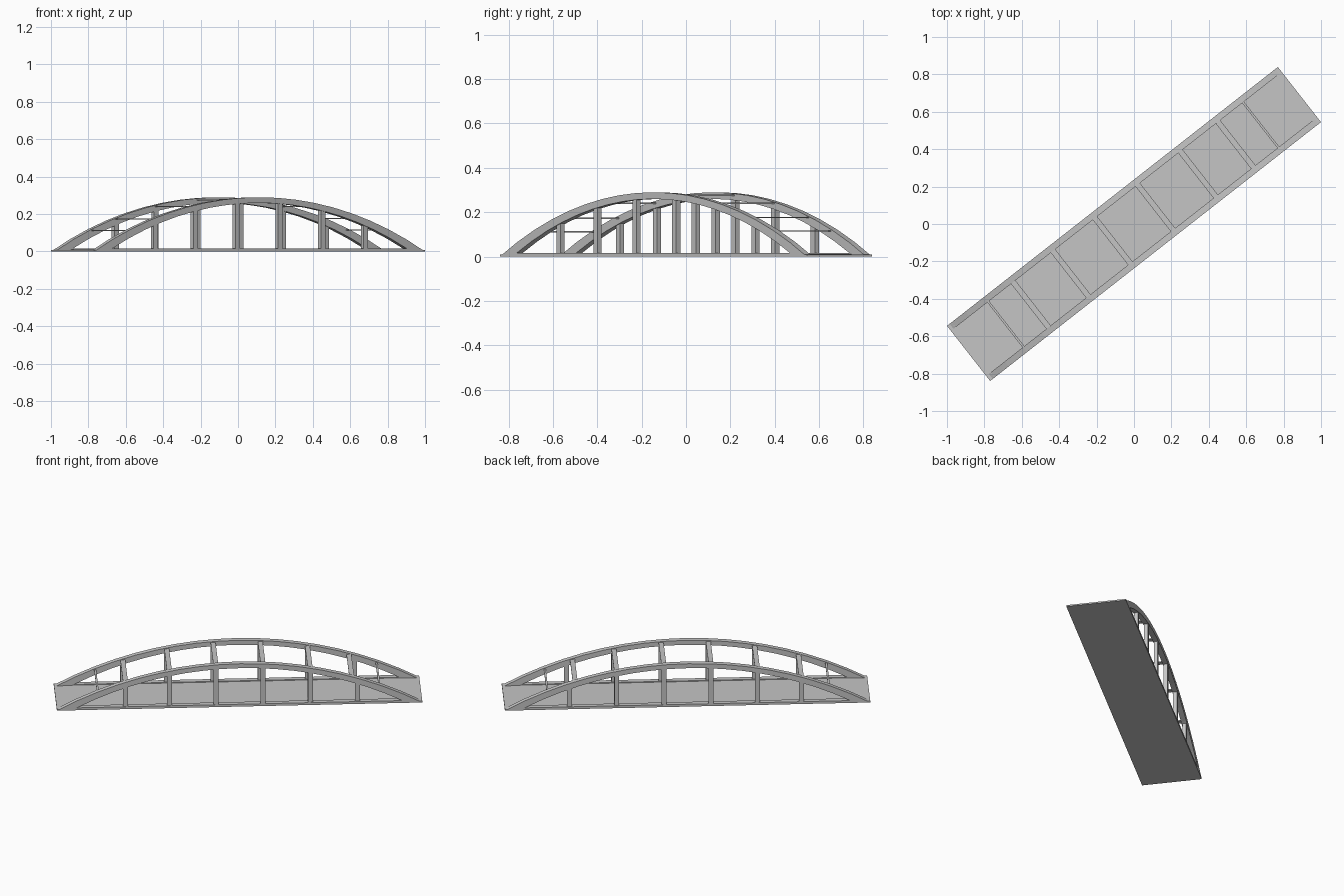
import bpy, bmesh, math
from mathutils import Matrix

cube = bpy.data.objects.get("Cube")
if cube:
    bpy.data.objects.remove(cube, do_unlink=True)

HALF_LEN, HALF_WID = 1.123, 0.187
RIB = 0.034                      # width of arches and edge beams
DECK, CHORD = 0.011, 0.016
RISE, INNER_LEN, INNER_RISE = 0.29, 1.0, 0.26
TURN = Matrix.Rotation(math.radians(38.04), 4, 'Z')

grey = bpy.data.materials.new("light_grey")
grey.use_nodes = True
grey.diffuse_color = (0.56, 0.56, 0.56, 1)
bsdf = next(n for n in grey.node_tree.nodes if n.type == 'BSDF_PRINCIPLED')
bsdf.inputs["Base Color"].default_value = grey.diffuse_color


def finish(name, bm):
    bmesh.ops.recalc_face_normals(bm, faces=bm.faces)
    mesh = bpy.data.meshes.new(name)
    bm.to_mesh(mesh)
    bm.free()
    mesh.materials.append(grey)
    obj = bpy.data.objects.new(name, mesh)
    obj.matrix_world = TURN
    bpy.context.collection.objects.link(obj)
    return obj


def box(name, u, v, z0, z1, length, width):
    bm = bmesh.new()
    bmesh.ops.create_cube(bm, size=1)
    bmesh.ops.scale(bm, vec=(length, width, z1 - z0), verts=bm.verts)
    bmesh.ops.translate(bm, vec=(u, v, (z0 + z1) / 2), verts=bm.verts)
    return finish(name, bm)


def arc_height(u, half, rise):
    radius = (half * half + rise * rise) / (2 * rise)
    return math.sqrt(radius * radius - u * u) - radius + rise


def outer(u):
    return arc_height(u, HALF_LEN, RISE)


def inner(u):
    return CHORD + arc_height(u, INNER_LEN, INNER_RISE - CHORD)


def arch(name, v, segments=18):
    bm = bmesh.new()
    rings = []
    for i in range(segments + 1):
        t = 2 * i / segments - 1
        top, low = t * HALF_LEN, t * INNER_LEN
        section = [(top, outer(top)), (low, inner(low))]
        rings.append([bm.verts.new((u, v + side * RIB / 2, z))
                      for side in (-1, 1) for u, z in section])
    for a, b in zip(rings, rings[1:]):
        for j, k in ((0, 1), (1, 3), (3, 2), (2, 0)):
            bm.faces.new((a[j], a[k], b[k], b[j]))
    for r in (rings[0], rings[-1]):
        bm.faces.new((r[0], r[1], r[3], r[2]))
    return finish(name, bm)


# Road deck with a slightly raised middle slab
box("deck", 0, 0, 0, DECK - 0.002, 2 * HALF_LEN, 2 * HALF_WID)
box("road_slab", 0, 0, 0.002, DECK, 2.03, 2 * HALF_WID - 2 * RIB)

# Arches, edge beams and hangers on both sides
hangers = (-0.70, -0.43, -0.145, 0.145, 0.435, 0.725)
for side, label in ((-1, "front"), (1, "back")):
    v = side * (HALF_WID - RIB / 2)
    arch(label + "_arch", v)
    box(label + "_edge_beam", 0, v, 0.001, CHORD, 2 * HALF_LEN - 0.06, RIB)
    for i, u in enumerate(hangers):
        top = (outer(u) + inner(u)) / 2
        box(f"{label}_hanger_{i + 1}", u, v, DECK, top, 0.03, 0.024)

# Thin flat struts between the arches
for i, u in enumerate((-0.87, -0.70, -0.43, -0.145, 0.145, 0.435, 0.69, 0.86)):
    z = outer(u) - 0.009
    width = 0.012 if abs(u) > 0.8 else 0.03
    box(f"cross_strut_{i + 1}", u, 0, z - 0.003, z + 0.003,
        width, 2 * HALF_WID - RIB)
